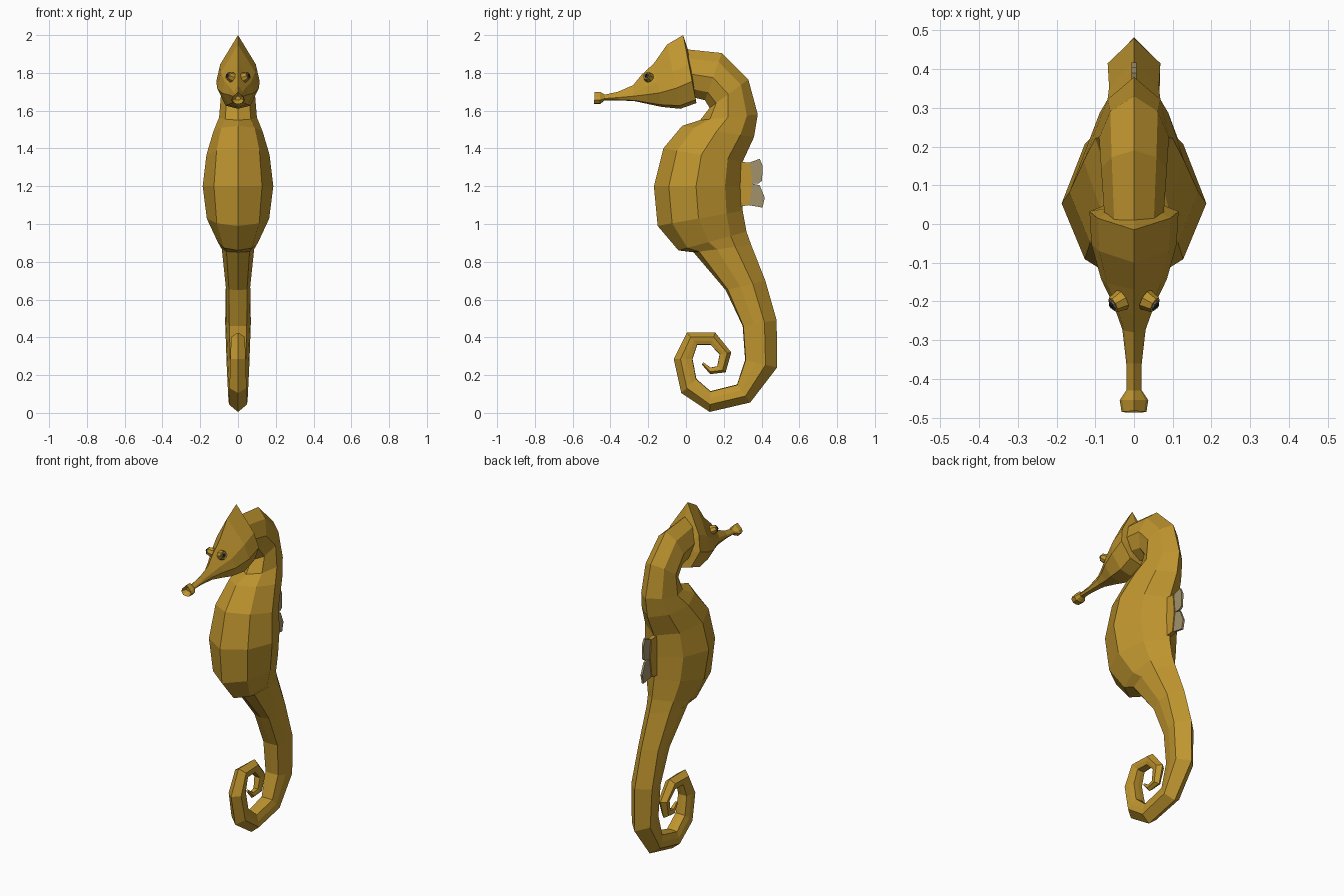
import bpy, bmesh, math
from mathutils import Vector


def material(name, rgb):
    m = bpy.data.materials.new(name)
    m.diffuse_color = (*rgb, 1)
    return m


GOLD = material("golden skin", (0.52, 0.30, 0.028))
FIN = material("fin membrane", (0.36, 0.29, 0.15))
GREY = material("eye grey", (0.16, 0.15, 0.12))
DARK = material("pupil dark", (0.015, 0.013, 0.01))


def finish(name, bm, mat):
    bmesh.ops.recalc_face_normals(bm, faces=bm.faces)
    mesh = bpy.data.meshes.new(name)
    bm.to_mesh(mesh)
    bm.free()
    mesh.materials.append(mat)
    ob = bpy.data.objects.new(name, mesh)
    bpy.context.collection.objects.link(ob)
    return ob


def loft(name, sections, profile_of, mat):
    """Skin mirrored rings; a section is (front y, z, back y, z, half width)."""
    bm = bmesh.new()
    rings = []
    for i, (fy, fz, by, bz, w) in enumerate(sections):
        prof = profile_of(i)
        right = [(k * w, f) for f, k in prof]
        left = [(-x, f) for x, f in reversed(right[1:-1])]
        rings.append([bm.verts.new((x, fy + (by - fy) * f, fz + (bz - fz) * f))
                      for x, f in right + left])
    n = len(rings[0])
    for a, b in zip(rings, rings[1:]):
        for j in range(n):
            bm.faces.new((a[j], a[(j + 1) % n], b[(j + 1) % n], b[j]))
    bm.faces.new(rings[0])
    bm.faces.new(rings[-1])
    return finish(name, bm, mat)


def plate(name, outline, thick, mat):
    """Thin upright plate from a (y, z) outline."""
    bm = bmesh.new()
    sides = [[bm.verts.new((x, y, z)) for y, z in outline]
             for x in (-thick / 2, thick / 2)]
    n = len(outline)
    for s in sides:
        bm.faces.new(s)
    for j in range(n):
        k = (j + 1) % n
        bm.faces.new((sides[0][j], sides[0][k], sides[1][k], sides[1][j]))
    return finish(name, bm, mat)


# Neck, trunk and curled tail in one skin
BODY = [
    (0.00, 1.68, 0.00, 1.925, 0.075), (0.10, 1.655, 0.19, 1.905, 0.085),
    (0.125, 1.615, 0.33, 1.765, 0.09), (0.075, 1.55, 0.38, 1.58, 0.10),
    (-0.02, 1.52, 0.36, 1.46, 0.13), (-0.12, 1.40, 0.30, 1.33, 0.167),
    (-0.17, 1.20, 0.295, 1.20, 0.187), (-0.15, 0.99, 0.30, 1.07, 0.165),
    (-0.04, 0.86, 0.32, 0.96, 0.11), (0.04, 0.85, 0.345, 0.89, 0.09),
    (0.21, 0.65, 0.42, 0.70, 0.07), (0.30, 0.46, 0.48, 0.49, 0.068),
    (0.313, 0.28, 0.482, 0.24, 0.06), (0.27, 0.15, 0.34, 0.055, 0.052),
    (0.13, 0.115, 0.125, 0.005, 0.048), (0.055, 0.18, -0.025, 0.105, 0.045),
    (0.035, 0.285, -0.065, 0.285, 0.041), (0.06, 0.36, 0.005, 0.425, 0.036),
    (0.13, 0.36, 0.155, 0.425, 0.031), (0.178, 0.31, 0.24, 0.32, 0.027),
    (0.165, 0.247, 0.21, 0.215, 0.021), (0.13, 0.24, 0.128, 0.205, 0.016),
    (0.092, 0.268, 0.084, 0.256, 0.008)]
TRUNK_PROFILE = [(0, 0), (0.17, 0.68), (0.48, 1), (0.81, 0.68), (1, 0)]
TAIL_PROFILE = [(0, 0), (0.02, 0.68), (0.33, 0.9), (0.64, 1), (1, 0)]


def body_profile(i):
    t = min(max((i - 7) / 4, 0), 1)
    return [(a[0] + (b[0] - a[0]) * t, a[1] + (b[1] - a[1]) * t)
            for a, b in zip(TRUNK_PROFILE, TAIL_PROFILE)]


loft("body_and_tail", BODY, body_profile, GOLD)

# Head with hollow snout tip and raised crest
HEAD = [
    (-0.462, 1.655, -0.462, 1.68, 0.014), (-0.487, 1.635, -0.483, 1.70, 0.032),
    (-0.455, 1.635, -0.455, 1.70, 0.037), (-0.43, 1.655, -0.43, 1.685, 0.02),
    (-0.36, 1.655, -0.36, 1.70, 0.02), (-0.27, 1.65, -0.28, 1.735, 0.03),
    (-0.20, 1.635, -0.235, 1.79, 0.052), (-0.13, 1.62, -0.17, 1.85, 0.085),
    (-0.03, 1.61, -0.10, 1.95, 0.11), (0.055, 1.64, -0.015, 2.0, 0.115),
    (0.05, 1.67, 0.015, 1.91, 0.08)]
HEAD_PROFILE = [(0, 0), (0.05, 0.6), (0.32, 1), (0.57, 0.82), (1, 0)]
loft("head", HEAD, lambda i: HEAD_PROFILE, GOLD)

# Dorsal fin: fleshy root and two membrane lobes
plate("fin_root", [(0.27, 1.33), (0.34, 1.325), (0.35, 1.215),
                   (0.335, 1.10), (0.27, 1.09)], 0.024, GOLD)
plate("upper_fin_lobe", [(0.335, 1.325), (0.39, 1.345), (0.405, 1.31),
                         (0.403, 1.23), (0.385, 1.215), (0.345, 1.215)], 0.012, FIN)
plate("lower_fin_lobe", [(0.345, 1.215), (0.39, 1.205), (0.417, 1.14),
                         (0.405, 1.087), (0.33, 1.10)], 0.012, FIN)


# Eyes: lid, eyeball and pupil as short stacked discs on each cheek
def disc(name, side, radius, depth, out, mat):
    bm = bmesh.new()
    bmesh.ops.create_cone(bm, cap_ends=True, segments=8, radius1=radius,
                          radius2=radius * 0.75, depth=depth)
    normal = Vector((side * 0.8, -0.45, 0.35)).normalized()
    rot = normal.to_track_quat('Z', 'Y').to_matrix()
    centre = Vector((side * 0.047, -0.205, 1.782)) + normal * out
    for v in bm.verts:
        v.co = rot @ v.co + centre
    finish(name, bm, mat)


for side, label in ((-1, "left"), (1, "right")):
    disc(label + "_eyelid", side, 0.028, 0.03, -0.006, GOLD)
    disc(label + "_eyeball", side, 0.018, 0.012, 0.007, GREY)
    disc(label + "_pupil", side, 0.009, 0.006, 0.014, DARK)
